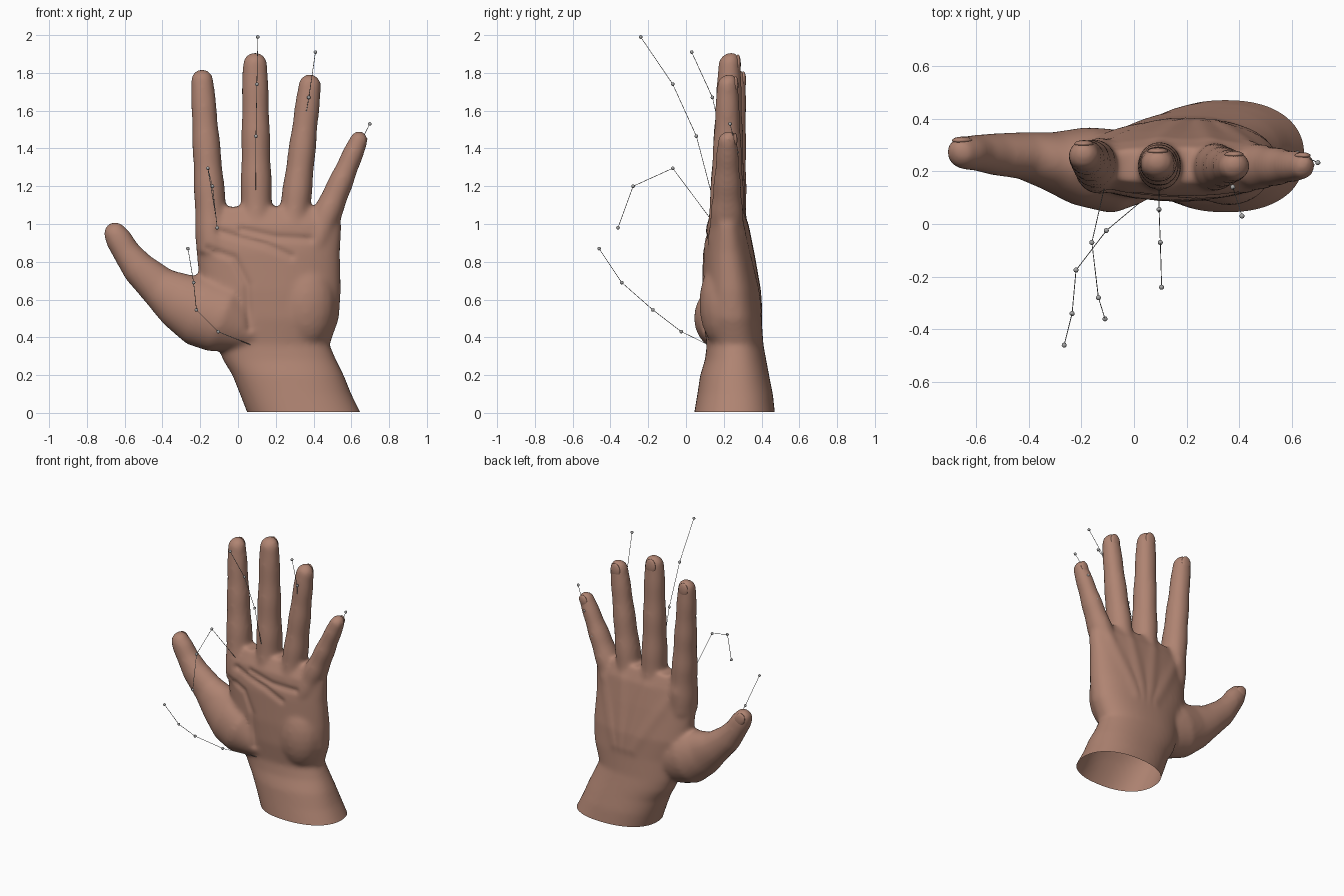
import bpy, bmesh, math
from mathutils import Vector

if "Cube" in bpy.data.objects:
    bpy.data.objects.remove(bpy.data.objects["Cube"])


def material(name, red, green, blue):
    colour = (red, green, blue, 1)
    mat = bpy.data.materials.new(name)
    mat.use_nodes = True
    mat.diffuse_color = colour
    mat.node_tree.nodes["Principled BSDF"].inputs["Base Color"].default_value = colour
    return mat


skin = material("skin brown", .43, .23, .168)
grey = material("joint grey", .38, .38, .38)


def make_object(name, bm, mat):
    bmesh.ops.recalc_face_normals(bm, faces=bm.faces)
    mesh = bpy.data.meshes.new(name)
    bm.to_mesh(mesh)
    bm.free()
    mesh.materials.append(mat)
    mesh.shade_smooth()
    obj = bpy.data.objects.new(name, mesh)
    bpy.context.collection.objects.link(obj)
    return obj


def ring(centre, across, depth, count=28, power=1):
    """Points around an ellipse; a power below one squares it off."""
    points = []
    for i in range(count):
        angle = math.tau * i / count
        c, s = math.cos(angle), math.sin(angle)
        points.append(centre + across * math.copysign(abs(c) ** power, c)
                      + depth * math.copysign(abs(s) ** power, s))
    return points


def loft(bm, rings):
    """Bridge rings of points into a closed tube."""
    loops = [[bm.verts.new(point) for point in points] for points in rings]
    for low, high in zip(loops, loops[1:]):
        for i in range(len(low)):
            bm.faces.new((low[i - 1], low[i], high[i], high[i - 1]))
    bm.faces.new(loops[0][::-1])
    bm.faces.new(loops[-1])


def sweep_digit(bm, spine):
    """Sweep ellipses (point, half width, half depth) and close with a dome set to the back."""
    rings = []
    for i, (point, width, depth) in enumerate(spine):
        after = spine[min(i + 1, len(spine) - 1)][0]
        before = spine[max(i - 1, 0)][0]
        along = (after - before).normalized()
        across = along.cross(Vector((0, 1, 0))).normalized()
        back = across.cross(along)
        rings.append(ring(point, across * width, back * depth))
    for step in range(1, 6):
        angle = math.radians(step * 17)
        shrink, rise = math.cos(angle), math.sin(angle) * width
        centre = point + along * rise + Vector((0, depth * .3 * (1 - shrink), 0))
        rings.append(ring(centre, across * width * shrink, back * depth * shrink))
    loft(bm, rings)


def straight_finger(root, tip, root_size, tip_size):
    """Tapering spine with a slight swell for each of the three segments."""
    root, tip = Vector(root), Vector(tip)
    root_size, tip_size = Vector(root_size), Vector(tip_size)
    spine = []
    steps = 20
    for i in range(steps + 1):
        f = i / steps
        size = root_size.lerp(tip_size, f) * (1 - .025 * math.cos(math.tau * f * 4))
        spine.append((root.lerp(tip, f), size.x, size.y))
    return spine


def blob(bm, centre, size):
    made = bmesh.ops.create_uvsphere(bm, u_segments=20, v_segments=12, radius=1)
    for vert in made["verts"]:
        vert.co = vert.co * Vector(size) if isinstance(size, float) else Vector(
            a * b + c for a, b, c in zip(vert.co, size, centre))


# Wrist and palm sections: height, left, right, front, back
palm_sections = [
    (-.08, .08, .69, .03, .48), (.1, .01, .6, .06, .46), (.2, -.03, .56, .075, .44),
    (.28, -.08, .52, .1, .425), (.36, -.11, .485, .11, .41), (.5, -.14, .535, .09, .4),
    (.65, -.2, .545, .085, .39), (.85, -.22, .54, .09, .355), (1, -.215, .55, .11, .325),
    (1.09, -.18, .48, .155, .29)]
bm = bmesh.new()
palm_rings = []
for z, left, right, front, back in palm_sections:
    centre = Vector((left + right, front + back, 2 * z)) / 2
    across = Vector((right - left, 0, 0)) / 2
    depth = Vector((0, back - front, 0)) / 2
    palm_rings.append(ring(centre, across, depth, 40, .88))
loft(bm, palm_rings)

# Thumb spine: position, half width, half depth
thumb_sections = [
    (.08, .21, .42, .1, .11), (-.08, .2, .5, .19, .16), (-.2, .22, .54, .19, .15),
    (-.32, .24, .6, .15, .11), (-.42, .26, .67, .11, .09), (-.53, .265, .77, .09, .08),
    (-.59, .27, .85, .074, .07), (-.635, .27, .925, .071, .065), (-.65, .27, .95, .062, .06)]
digits = {
    "thumb": [(Vector(s[:3]), s[3], s[4]) for s in thumb_sections],
    "index": straight_finger((-.13, .215, .85), (-.19, .26, 1.76), (.092, .107), (.062, .058)),
    "middle": straight_finger((.1, .215, .85), (.09, .23, 1.845), (.09, .107), (.067, .06)),
    "ring": straight_finger((.275, .215, .85), (.38, .22, 1.735), (.088, .107), (.062, .057)),
    "little": straight_finger((.385, .215, .85), (.64, .22, 1.445), (.09, .105), (.05, .052)),
}
for spine in digits.values():
    sweep_digit(bm, spine)

# Heel of the hand
blob(bm, (.36, .2, .58), (.16, .13, .24))
hand = make_object("hand", bm, skin)

# Fuse the parts into one soft surface
bpy.context.view_layer.objects.active = hand
hand.select_set(True)
remesh = hand.modifiers.new("fuse", "REMESH")
remesh.mode = "VOXEL"
remesh.voxel_size = .0125
soften = hand.modifiers.new("soften", "SMOOTH")
soften.factor = .5
soften.iterations = 16
for name in ("fuse", "soften"):
    bpy.ops.object.modifier_apply(modifier=name)


def nearest(point, lines):
    """Distance from a point to the closest polyline."""
    best = 1
    for line in lines:
        for a, b in zip(line, line[1:]):
            a, b = Vector(a), Vector(b)
            side = b - a
            f = max(0, min(1, (point - a).dot(side) / side.length_squared))
            best = min(best, (point - a - side * f).length)
    return best


# Palm creases and back tendons, as seen square on
creases = [[(-.1, .96), (0, .93), (.15, .89), (.28, .83)], [(.02, .97), (.2, .93), (.38, .92)],
           [(-.16, .87), (-.02, .82), (.05, .68), (.06, .45)]]
tendons = [[(.15, .55), (-.12, 1)], [(.2, .55), (.1, 1)], [(.25, .55), (.29, 1)], [(.3, .55), (.45, .95)]]
bm = bmesh.new()
bm.from_mesh(hand.data)
bm.normal_update()
for vert in bm.verts:
    flat = Vector((vert.co.x, vert.co.z))
    if .3 < flat.y < 1.05 and vert.normal.y < -.4:
        vert.co.y += .011 * math.exp(-(nearest(flat, creases) / .02) ** 2)
    elif .45 < flat.y < 1.1 and vert.normal.y > .4:
        vert.co.y += .007 * math.exp(-(nearest(flat, tendons) / .04) ** 2)

# Open cut at the wrist
bmesh.ops.bisect_plane(bm, geom=bm.verts[:] + bm.edges[:] + bm.faces[:],
                       plane_co=(0, 0, .005), plane_no=(0, 0, 1), clear_inner=True)
bm.to_mesh(hand.data)
bm.free()
hand.data.shade_smooth()

# Fingernails on the back of each tip
for name, spine in digits.items():
    point, width, depth = spine[-1]
    along = point - spine[-2][0]
    bm = bmesh.new()
    blob(bm, (0, 0, 0), (width * .6, depth * .25, width * .8))
    nail = make_object(name + "_nail", bm, skin)
    nail.location = point + Vector((0, depth * .78, 0))
    nail.rotation_euler = (0, math.atan2(along.x, along.z), 0)

# Thin jointed guide chains beside the digits
chains = {
    "thumb": [(.08, .13, .355), (-.105, -.025, .43), (-.22, -.175, .545),
              (-.235, -.34, .69), (-.265, -.46, .87)],
    "index": [(-.11, .15, 1), (-.16, -.07, 1.295), (-.135, -.28, 1.2), (-.11, -.36, .98)],
    "middle": [(.095, .13, 1.18), (.095, .055, 1.465), (.1, -.07, 1.74), (.105, -.24, 1.99)],
    "ring": [(.355, .165, 1.56), (.375, .14, 1.67), (.41, .03, 1.91)],
    "little": [(.48, .25, 1), (.55, .28, 1.22), (.62, .27, 1.38), (.698, .233, 1.53)],
}
for name, joints in chains.items():
    bm = bmesh.new()
    for start, end in zip(joints, joints[1:]):
        start, end = Vector(start), Vector(end)
        along = (end - start).normalized()
        across = along.orthogonal().normalized() * .0016
        loft(bm, [ring(place, across, along.cross(across), 6) for place in (start, end)])
        blob(bm, end, [.0095] * 3)
    make_object(name + "_chain", bm, grey)
